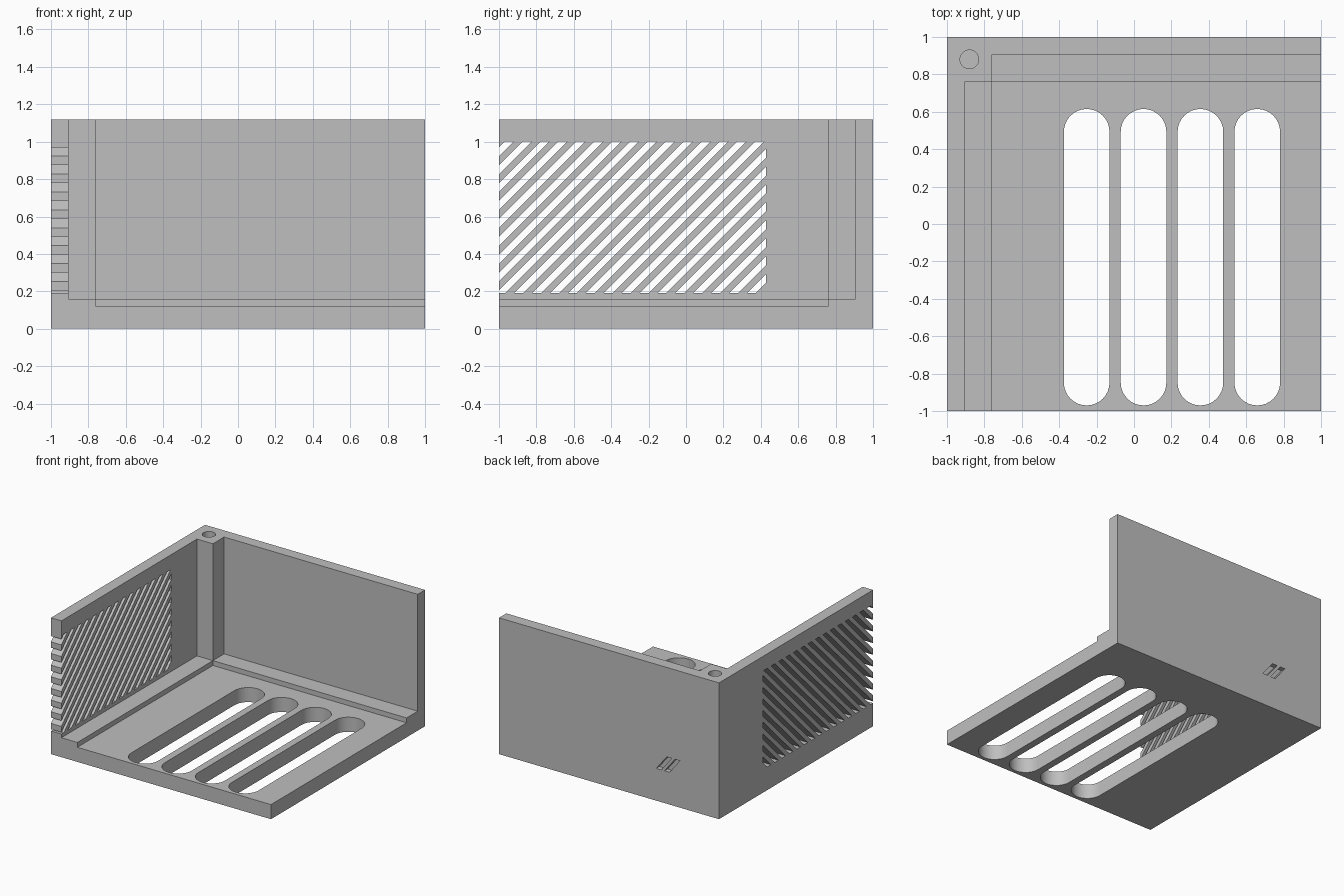
import bpy, bmesh, math
from mathutils import Vector

default = bpy.data.objects.get("Cube")
if default:
    bpy.data.objects.remove(default, do_unlink=True)

HEIGHT = 1.12
WALL = 0.905       # inner face of the walls
LEDGE = 0.76       # inner edge of the ledge and corner post
OVER = 0.1         # overshoot of the cutters

grey = bpy.data.materials.new("light_grey")
grey.use_nodes = True
grey.diffuse_color = (0.52, 0.52, 0.52, 1)
grey.node_tree.nodes["Principled BSDF"].inputs["Base Color"].default_value = (0.52, 0.52, 0.52, 1)


def prism(bm, outline, direction):
    """Extrude a closed outline of 3D points along a direction."""
    face = bm.faces.new([bm.verts.new(p) for p in outline])
    top = bmesh.ops.extrude_face_region(bm, geom=[face])["geom"]
    verts = [v for v in top if isinstance(v, bmesh.types.BMVert)]
    bmesh.ops.translate(bm, verts=verts, vec=Vector(direction))


def box(bm, lo, hi):
    (x0, y0, z0), (x1, y1, z1) = lo, hi
    prism(bm, [(x0, y0, z0), (x1, y0, z0), (x1, y1, z0), (x0, y1, z0)], (0, 0, z1 - z0))


def finish(bm, name):
    bmesh.ops.recalc_face_normals(bm, faces=bm.faces[:])
    mesh = bpy.data.meshes.new(name)
    bm.to_mesh(mesh)
    bm.free()
    mesh.materials.append(grey)
    obj = bpy.data.objects.new(name, mesh)
    bpy.context.collection.objects.link(obj)
    return obj


def cut(target, bm, name):
    """Subtract a cutter mesh from the target and discard it."""
    cutter = finish(bm, name)
    cutter.hide_render = True
    mod = target.modifiers.new(name, "BOOLEAN")
    mod.operation, mod.solver, mod.object = "DIFFERENCE", "EXACT", cutter
    bpy.context.view_layer.objects.active = target
    bpy.ops.object.modifier_apply(modifier=mod.name)
    bpy.data.objects.remove(cutter, do_unlink=True)


# Solid block
bm = bmesh.new()
box(bm, (-1, -1, 0), (1, 1, HEIGHT))
shell = finish(bm, "enclosure_shell")

# Interior: leaves floor, two walls, stepped ledge and corner post
for x, y, z in ((-LEDGE, LEDGE, 0.12), (-WALL, LEDGE, 0.16), (-LEDGE, WALL, 0.16)):
    bm = bmesh.new()
    box(bm, (x, -1 - OVER, z), (1 + OVER, y, HEIGHT + OVER))
    cut(shell, bm, "interior_cutter")

# Four long rounded slots through the floor
bm = bmesh.new()
radius, y_front, y_back, steps = 0.122, -0.97, 0.615, 16
for i in range(4):
    cx = -0.253 + 0.304 * i
    outline = []
    for cy, start in ((y_back - radius, 0), (y_front + radius, math.pi)):
        for s in range(steps + 1):
            a = start + math.pi * s / steps
            outline.append((cx + radius * math.cos(a), cy + radius * math.sin(a), -OVER))
    prism(bm, outline, (0, 0, 0.4))
cut(shell, bm, "floor_slot_cutter")

# Diagonal vent slits through the side wall, clipped to a rectangle
y0, y1, z0, z1 = -1 - OVER, 0.427, 0.19, 1.0
bm = bmesh.new()
for k in range(23):
    high = 1.97 - 0.0957 * k
    low = high - 0.0475
    enter = lambda c: (max(y0, z0 - c), max(y0, z0 - c) + c)
    leave = lambda c: (min(y1, z1 - c), min(y1, z1 - c) + c)
    points = [enter(low), leave(low)]
    if low < z1 - y1 < high:
        points.append((y1, z1))
    points += [leave(high), enter(high)]
    if low < z0 - y0 < high:
        points.append((y0, z0))
    prism(bm, [(-1 - OVER, y, z) for y, z in points], (0.25, 0, 0))
cut(shell, bm, "vent_cutter")

# Blind screw hole in the top of the corner
bm = bmesh.new()
prism(bm, [(-0.88 + 0.05 * math.cos(math.tau * i / 32),
            0.88 + 0.05 * math.sin(math.tau * i / 32), HEIGHT - 0.35) for i in range(32)],
      (0, 0, 0.45))
cut(shell, bm, "screw_hole_cutter")

# Two small slanted recesses in the back face
bm = bmesh.new()
for x in (-0.43, -0.505):
    prism(bm, [(x, 0.96, 0.265), (x - 0.045, 0.96, 0.265),
               (x - 0.14, 0.96, 0.385), (x - 0.095, 0.96, 0.385)], (0, OVER, 0))
cut(shell, bm, "back_recess_cutter")

# Smooth slot ends, keep hard edges sharp
bpy.ops.object.select_all(action="DESELECT")
shell.select_set(True)
bpy.context.view_layer.objects.active = shell
bpy.ops.object.shade_smooth_by_angle(angle=math.radians(30))
